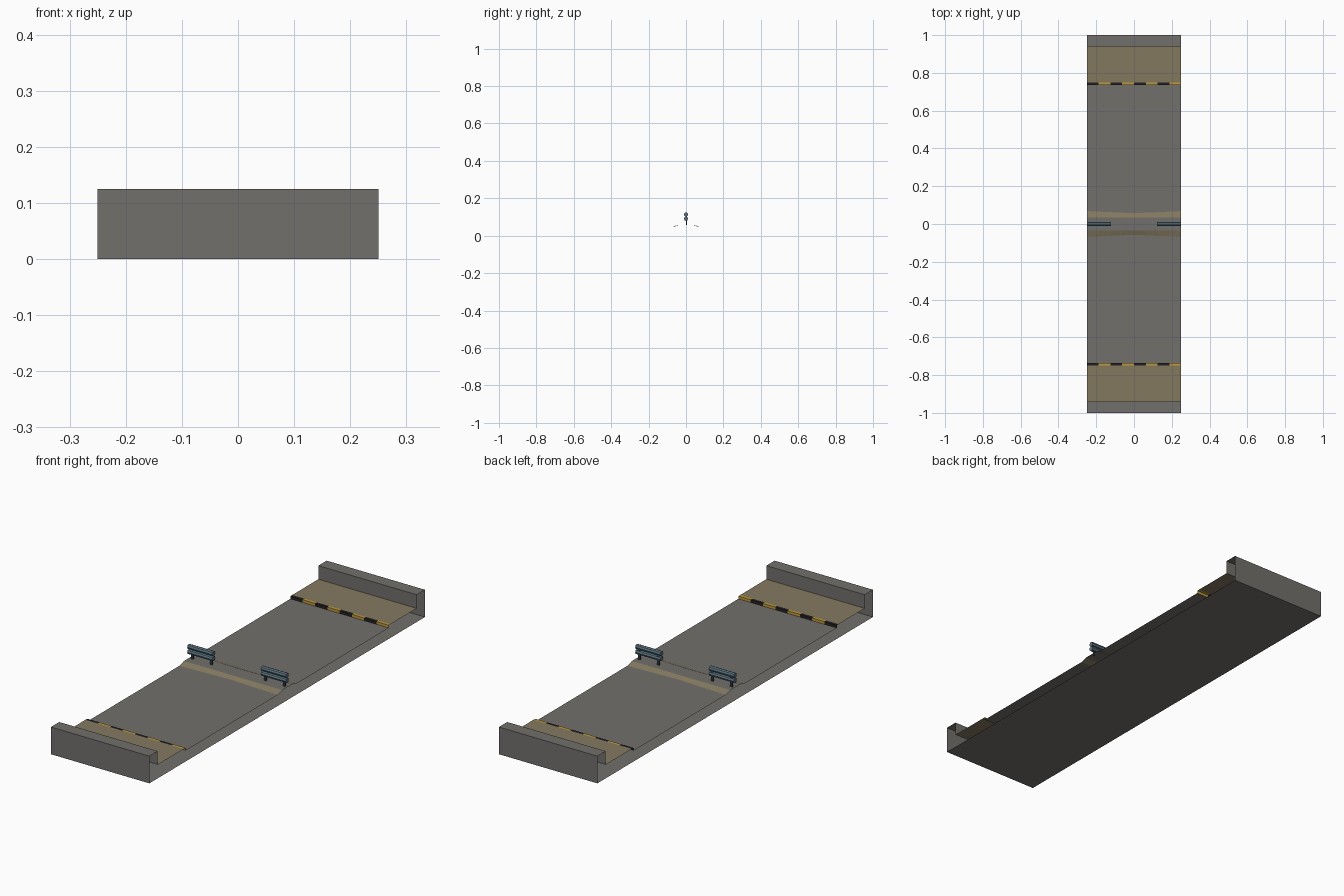
import bpy, bmesh, math
from mathutils import Matrix

if "Cube" in bpy.data.objects:
    bpy.data.objects.remove(bpy.data.objects["Cube"])


def srgb(r, g, b):
    f = lambda c: c / 12.92 if c <= 0.04045 else ((c + 0.055) / 1.055) ** 2.4
    return (f(r / 255), f(g / 255), f(b / 255), 1)


def material(name, *rgb):
    m = bpy.data.materials.new(name)
    m.diffuse_color = srgb(*rgb)
    m.use_nodes = True
    m.node_tree.nodes["Principled BSDF"].inputs["Base Color"].default_value = m.diffuse_color
    return m


concrete = material("concrete_grey", 114, 112, 108)
dirt = material("dusty_brown", 132, 121, 96)
yellow = material("kerb_yellow", 190, 154, 62)
black = material("kerb_black", 36, 34, 33)
steel = material("rail_blue_grey", 92, 116, 128)
post_dark = material("post_dark_grey", 58, 64, 70)


def finish(bm, name, mats):
    me = bpy.data.meshes.new(name)
    bm.to_mesh(me)
    bm.free()
    for m in mats:
        me.materials.append(m)
    ob = bpy.data.objects.new(name, me)
    bpy.context.collection.objects.link(ob)
    return ob


# Road deck: half profile (y, z, colour of the strip that follows), open at both x sides
GREY, BROWN, STRIPE = 0, 1, 2
half = [(0.0, 0.0, GREY), (1.0, 0.0, GREY), (1.0, 0.125, GREY), (0.94, 0.125, GREY),
        (0.94, 0.0625, BROWN), (0.75, 0.0625, STRIPE), (0.737, 0.0625, STRIPE),
        (0.737, 0.05, GREY), (0.065, 0.05, BROWN), (0.035, 0.0595, GREY),
        (0.0, 0.0595, GREY)]
columns = [-0.25 + i * 0.0625 for i in range(9)]
bm = bmesh.new()
for side in (1, -1):
    rows = []
    for y, z, _ in half:
        row = []
        for x in columns:
            # worn outer edge of the dirt along the median narrows at mid-road
            yy = 0.057 + 0.045 * abs(x) if y == 0.065 else y
            row.append(bm.verts.new((x, side * yy, z)))
        rows.append(row)
    for k in range(len(half) - 1):
        for i in range(8):
            q = [rows[k][i], rows[k][i + 1], rows[k + 1][i + 1], rows[k + 1][i]]
            f = bm.faces.new(q if side < 0 else q[::-1])
            kind = half[k][2]
            f.material_index = kind if kind != STRIPE else 2 + i % 2
bmesh.ops.remove_doubles(bm, verts=bm.verts, dist=1e-5)
bmesh.ops.recalc_face_normals(bm, faces=bm.faces)
# the shell is open, so make sure the base faces down
bm.faces.ensure_lookup_table()
base = min(bm.faces, key=lambda f: f.calc_center_median().z)
if base.normal.z > 0:
    bmesh.ops.reverse_faces(bm, faces=bm.faces)
finish(bm, "road_deck", [concrete, dirt, black, yellow])

# Guard rails: two tubes on two posts, mirrored across the middle gap
for side, label in ((-1, "left"), (1, "right")):
    bm = bmesh.new()
    for z in (0.0905, 0.1135):
        m = Matrix.Translation((side * 0.1865, 0, z)) @ Matrix.Rotation(math.pi / 2, 4, 'Y')
        bmesh.ops.create_cone(bm, cap_ends=True, segments=8, radius1=0.0115,
                              radius2=0.0115, depth=0.127, matrix=m)
    finish(bm, label + "_guard_rail", [steel])

    bm = bmesh.new()
    for x in (0.137, 0.234):
        m = Matrix.Translation((side * x, 0.003, 0.0835)) @ Matrix.Diagonal((0.011, 0.007, 0.051, 1))
        bmesh.ops.create_cube(bm, size=1, matrix=m)
    finish(bm, label + "_rail_posts", [post_dark])
